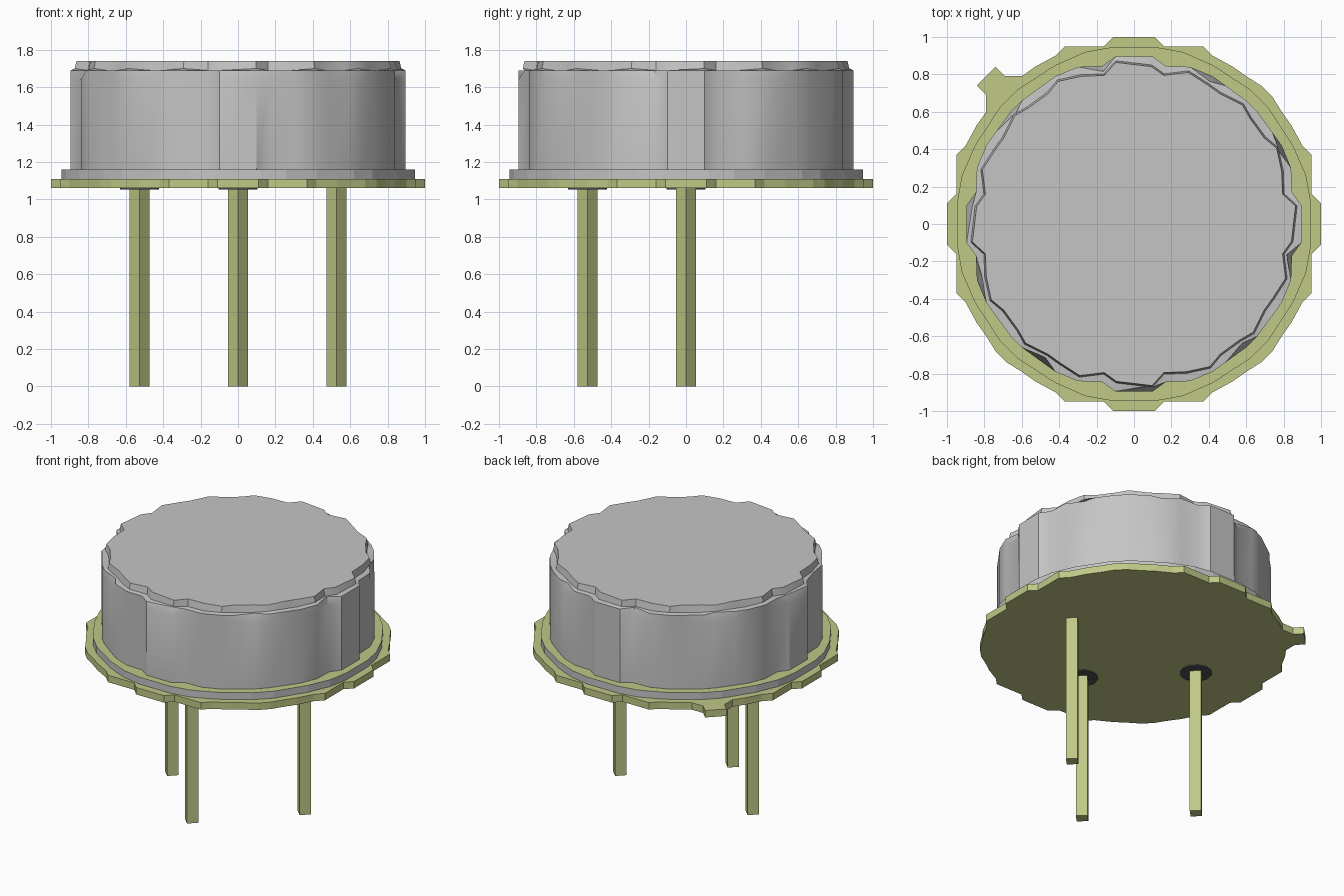
import bpy, bmesh, math

if "Cube" in bpy.data.objects:
    bpy.data.objects.remove(bpy.data.objects["Cube"], do_unlink=True)


def material(name, rgb):
    m = bpy.data.materials.new(name)
    m.use_nodes = True
    m.diffuse_color = (*rgb, 1)
    m.node_tree.nodes["Principled BSDF"].inputs["Base Color"].default_value = (*rgb, 1)
    return m


steel = material("steel_grey", (0.56, 0.56, 0.56))
gold = material("pale_gold", (0.53, 0.58, 0.24))
glass = material("dark_glass", (0.08, 0.08, 0.08))


def around(quarter):
    """Mirror a quarter outline into all four quadrants, ordered by angle."""
    pts = {(x * sx, y * sy) for x, y in quarter for sx in (1, -1) for sy in (1, -1)}
    return sorted(pts, key=lambda p: math.atan2(p[1], p[0]))


def loft(name, rings, mats):
    """Join rings of 3D points with side faces and close both ends."""
    bm = bmesh.new()
    rows = [[bm.verts.new(p) for p in ring] for ring in rings]
    n = len(rows[0])
    for a, b in zip(rows, rows[1:]):
        for i in range(n):
            j = (i + 1) % n
            bm.faces.new((a[i], a[j], b[j], b[i]))
    bm.faces.new(rows[0][::-1])
    bm.faces.new(rows[-1])
    bmesh.ops.recalc_face_normals(bm, faces=bm.faces)
    mesh = bpy.data.meshes.new(name)
    bm.to_mesh(mesh)
    bm.free()
    obj = bpy.data.objects.new(name, mesh)
    bpy.context.collection.objects.link(obj)
    for m in mats:
        mesh.materials.append(m)
    return obj


def level(outline, z, s=1.0):
    return [(x * s, y * s, z) for x, y in outline]


# Stepped base plate with a small index tab at the back right
half = [(1, .11), (.95, .16), (.95, .37), (.9, .42), (.84, .53), (.79, .6), (.74, .68)]
plate = around(half + [(y, x) for x, y in half])
tab = [(-.84, .74), (-.79, .69), (-.74, .84), (-.69, .79)]
plate = [p for p in plate if p not in ((-.74, .68), (-.68, .74))] + tab
plate.sort(key=lambda p: math.atan2(p[1], p[0]))
loft("base_plate", [level(plate, 1.06), level(plate, 1.11)], [gold])

# Flange: grey rim with gold upper and lower faces
half = [(.945, .12), (.92, .26), (.85, .42), (.72, .62)]
flange = around(half + [(y, x) for x, y in half])
obj = loft("flange", [level(flange, 1.11), level(flange, 1.16)], [gold, steel])
for f in obj.data.polygons:
    f.material_index = 0 if abs(f.normal.z) > 0.5 else 1

# Can with a dented, stepped shoulder
half = [(.895, .1), (.845, .17), (.84, .3), (.79, .42), (.74, .49), (.66, .6)]
body = around(half + [(y, x) for x, y in half])
dented = [(x * (0.965 if i % 5 == 2 else 1), y * (0.965 if i % 5 == 2 else 1), 1.69)
          for i, (x, y) in enumerate(body)]
shoulder = [(x * s, y * s, 1.69 if i % 3 else 1.70)
            for i, (x, y) in enumerate(body) for s in [0.95 if i % 3 else 0.975]]
crown = [(x * s, y * s, 1.74)
         for i, (x, y) in enumerate(body) for s in [0.94 if i % 3 else 0.965]]
can = loft("can", [level(body, 1.16), level(body, 1.64), dented, shoulder, crown], [steel])
bpy.ops.object.select_all(action='DESELECT')
can.select_set(True)
bpy.context.view_layer.objects.active = can
bpy.ops.object.shade_smooth_by_angle(angle=math.radians(35))

# Diamond-section legs, two of them passing through glass seals
for name, x, y, sealed in (("left_leg", .527, 0, False),
                           ("right_leg", -.527, 0, True),
                           ("front_leg", 0, -.527, True)):
    bpy.ops.mesh.primitive_cylinder_add(vertices=4, radius=.053, depth=1.07,
                                        location=(x, y, .535))
    leg = bpy.context.object
    leg.name = name
    leg.data.materials.append(gold)
    if sealed:
        bpy.ops.mesh.primitive_cylinder_add(vertices=12, radius=.105, depth=.009,
                                            location=(x, y, 1.057))
        seal = bpy.context.object
        seal.name = name + "_seal"
        seal.data.materials.append(glass)
